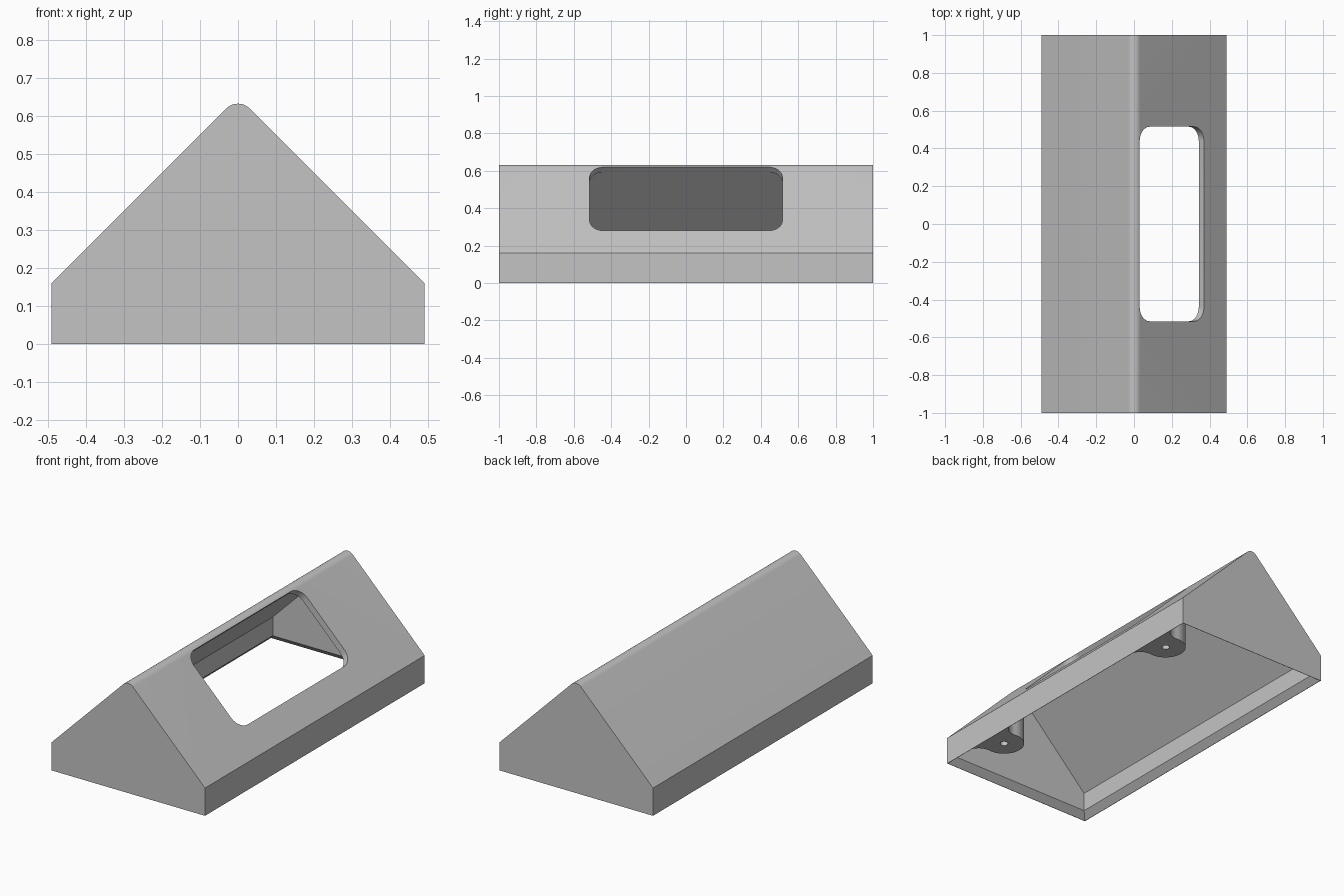
import bpy, bmesh
from math import pi, sin, cos, sqrt, radians
from mathutils import Matrix, Vector

if "Cube" in bpy.data.objects:
    bpy.data.objects.remove(bpy.data.objects["Cube"])

HALF_W, EAVE, PEAK, WALL = 0.49, 0.16, 0.65, 0.038
INNER_W, INNER_PEAK = HALF_W - WALL, PEAK - WALL * sqrt(2)
POST_X, POST_Y, POST_R, FILLET = 0.35, 0.685, 0.11, 0.08

grey = bpy.data.materials.new("plain grey")
grey.use_nodes = True
grey.diffuse_color = (0.55, 0.55, 0.55, 1)
grey.node_tree.nodes["Principled BSDF"].inputs["Base Color"].default_value = grey.diffuse_color


def arc(cx, cy, r, start, end, steps=12):
    """Points on an arc, angles in radians."""
    angles = [start + (end - start) * i / steps for i in range(steps + 1)]
    return [(cx + r * cos(a), cy + r * sin(a)) for a in angles]


def prism(name, points, depth, matrix):
    """Extrude a 2D outline from w=0 to w=depth, then place it with a matrix."""
    bm = bmesh.new()
    face = bm.faces.new([bm.verts.new((u, v, 0)) for u, v in points])
    out = bmesh.ops.extrude_face_region(bm, geom=[face])
    moved = [g for g in out["geom"] if isinstance(g, bmesh.types.BMVert)]
    bmesh.ops.translate(bm, verts=moved, vec=(0, 0, depth))
    bm.transform(matrix)
    bmesh.ops.recalc_face_normals(bm, faces=bm.faces)
    mesh = bpy.data.meshes.new(name)
    bm.to_mesh(mesh)
    bm.free()
    mesh.materials.append(grey)
    obj = bpy.data.objects.new(name, mesh)
    bpy.context.collection.objects.link(obj)
    return obj


def cut(target, cutter):
    """Subtract the cutter from the target and discard it."""
    mod = target.modifiers.new("cut", 'BOOLEAN')
    mod.operation, mod.solver, mod.object = 'DIFFERENCE', 'EXACT', cutter
    bpy.context.view_layer.objects.active = target
    bpy.ops.object.modifier_apply(modifier=mod.name)
    bpy.data.objects.remove(cutter)


def along_y(half):
    """Frame that stands an x-z outline up, running from y=half to y=-half."""
    return Matrix.Translation((0, half, 0)) @ Matrix.Rotation(pi / 2, 4, 'X')


# Gabled housing with a rounded ridge
R = 0.0435
ridge = arc(0, PEAK - R * sqrt(2), R, pi / 4, 3 * pi / 4)
outline = [(-HALF_W, 0), (HALF_W, 0), (HALF_W, EAVE)] + ridge + [(-HALF_W, EAVE)]
housing = prism("housing", outline, 2, along_y(1))

# Hollow inside, following the walls
inner_eave = INNER_PEAK - INNER_W
hollow = [(-INNER_W, 0.02), (INNER_W, 0.02), (INNER_W, inner_eave),
          (0, INNER_PEAK), (-INNER_W, inner_eave)]
cavity = prism("cavity", hollow, 2 * (1 - WALL), along_y(1 - WALL))

# Four screw posts, flared into the side walls
gap = INNER_W - POST_X
reach = sqrt((POST_R + FILLET) ** 2 - (gap - FILLET) ** 2)
fx = gap - FILLET
turn = Vector((fx, reach)).angle_signed(Vector((1, 0)))
flare = arc(fx, reach, FILLET, 0, -(pi - turn), 10)
boss = arc(0, 0, POST_R, turn, 2 * pi - turn, 32)
post_outline = ([(gap + 0.02, reach)] + flare + boss[1:-1]
                + [(u, -v) for u, v in reversed(flare)] + [(gap + 0.02, -reach)])
for sx in (-1, 1):
    for sy in (-1, 1):
        place = Matrix.Translation((sx * POST_X, sy * POST_Y, 0)) @ Matrix.Diagonal((sx, sy, 1, 1))
        cut(cavity, prism("post", post_outline, 0.8, place))
cut(housing, cavity)

# Bevelled seat around the open underside
w, d, drop = HALF_W - 0.002, 0.998, 0.02
corners = [(-1, -1), (1, -1), (1, 1), (-1, 1)]
seat = prism("seat", [(a * (w + drop), b * (d + drop)) for a, b in corners],
             WALL + drop, Matrix.Translation((0, 0, -drop)))
for v in seat.data.vertices:
    if v.co.z > 0:
        v.co.x *= (w - WALL) / (w + drop)
        v.co.y *= (d - WALL) / (d + drop)
cut(housing, seat)

# Screw holes in the posts
for sx in (-1, 1):
    for sy in (-1, 1):
        place = Matrix.Translation((sx * POST_X, sy * POST_Y, 0))
        cut(housing, prism("hole", arc(0, 0, 0.021, 0, 2 * pi, 24)[:-1], 0.2, place))

# Rounded window through the left slope, square to its surface
hu, hv, r = 0.24, 0.515, 0.075
window_outline = []
for k, (a, b) in enumerate([(1, 1), (-1, 1), (-1, -1), (1, -1)]):
    window_outline += arc(a * (hu - r), b * (hv - r), r, k * pi / 2, (k + 1) * pi / 2)
frame = (Matrix.Translation((0.2, 0, 0.45)) @ Matrix.Rotation(pi / 4, 4, 'Y')
         @ Matrix.Translation((0, 0, -0.06)))
cut(housing, prism("window", window_outline, 0.2, frame))

# Smooth rounded surfaces, crisp edges
bpy.ops.object.select_all(action='DESELECT')
housing.select_set(True)
bpy.context.view_layer.objects.active = housing
bpy.ops.object.shade_smooth_by_angle(angle=radians(30))
